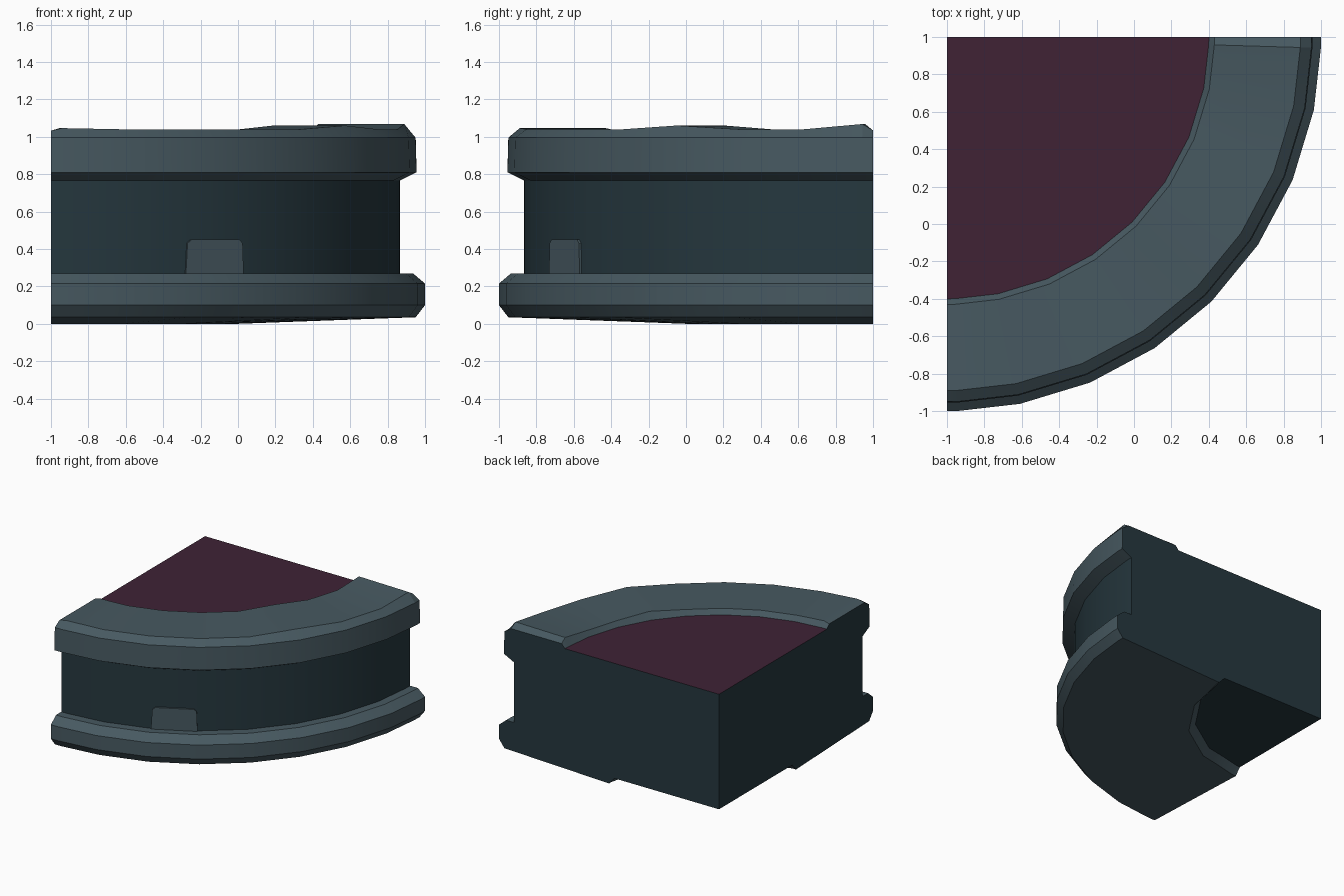
import bpy, bmesh, math

if "Cube" in bpy.data.objects:
    bpy.data.objects.remove(bpy.data.objects["Cube"])

def material(name, rgb):
    m = bpy.data.materials.new(name)
    m.diffuse_color = (*rgb, 1)
    m.use_nodes = True
    m.node_tree.nodes["Principled BSDF"].inputs["Base Color"].default_value = m.diffuse_color
    return m

WALL = material("dark teal", (0.019, 0.039, 0.049))
TRIM = material("grey teal", (0.063, 0.100, 0.119))
FLOOR = material("deep purple", (0.050, 0.016, 0.036))

def polar(r, deg, z):
    # quarter circle swings about the corner (-1, 1), starting at the front
    a = math.radians(deg)
    return (-1 + r * math.sin(a), 1 - r * math.cos(a), z)

def finish(bm, name, mats):
    bmesh.ops.remove_doubles(bm, verts=bm.verts, dist=1e-5)
    bmesh.ops.recalc_face_normals(bm, faces=bm.faces)
    me = bpy.data.meshes.new(name)
    bm.to_mesh(me)
    bm.free()
    for m in mats:
        me.materials.append(m)
    ob = bpy.data.objects.new(name, me)
    bpy.context.collection.objects.link(ob)
    bpy.context.view_layer.objects.active = ob
    bpy.ops.object.select_all(action='DESELECT')
    ob.select_set(True)
    bpy.ops.object.shade_smooth_by_angle(angle=math.radians(18))
    return ob

# Profile (radius, height, colour of the band to the next point), bottom to top
PROFILE = [
    (0.00, 0.055, 0), (0.95, 0.055, 1),                    # recess below
    (1.00, 0.00, 1), (1.95, 0.035, 1), (2.00, 0.10, 1),    # base ring
    (2.00, 0.215, 1), (1.935, 0.27, 1), (1.865, 0.27, 0),  # wall
    (1.865, 0.765, 1), (1.955, 0.81, 1), (1.95, 0.995, 1), # rim
    (1.89, 1.04, 1), (1.43, 1.04, 1), (1.40, 1.00, 2),     # floor
    (0.00, 1.00, 2),
]
STEP = 11.25
# Angle and uneven lift of the rim's top
STATIONS = [(0, -0.008), (1.8, 0.006)] + [(i * STEP, 0.02 if i == 5 else 0) for i in range(1, 8)]
STATIONS += [(88.3, 0.028), (90, -0.006)]

# Quarter tower body, with rings, wall and floor
bm = bmesh.new()
rows = []
for deg, lift in STATIONS:
    row = []
    for i, (r, z, _) in enumerate(PROFILE):
        if i in (1, 2) and round(deg / STEP) % 2:
            r *= math.cos(math.radians(STEP))              # four-sided recess
        row.append(bm.verts.new(polar(r, deg, z + (lift if i in (11, 12) else 0))))
    rows.append(row)
for a, b in zip(rows, rows[1:]):
    for i in range(len(PROFILE) - 1):
        f = bm.faces.new((a[i], b[i], b[i + 1], a[i + 1]))
        f.material_index = PROFILE[i][2]
# Flat cut sides
bm.faces.new(rows[0])
bm.faces.new(rows[-1])
bmesh.ops.dissolve_degenerate(bm, dist=1e-5, edges=bm.edges)
finish(bm, "tower_quarter", [WALL, TRIM, FLOOR])

# Single raised brick on the wall
bm = bmesh.new()
outline = [(22.6, 0.26), (33.3, 0.26), (33.1, 0.43), (32.5, 0.45), (23.6, 0.45), (22.9, 0.43)]
front = [bm.verts.new(polar(1.877, d, z)) for d, z in outline]
back = [bm.verts.new(polar(1.82, d, z)) for d, z in outline]
bm.faces.new(front)
bm.faces.new(back)
for i in range(len(outline)):
    j = (i + 1) % len(outline)
    bm.faces.new((front[i], front[j], back[j], back[i]))
finish(bm, "wall_brick", [TRIM])
